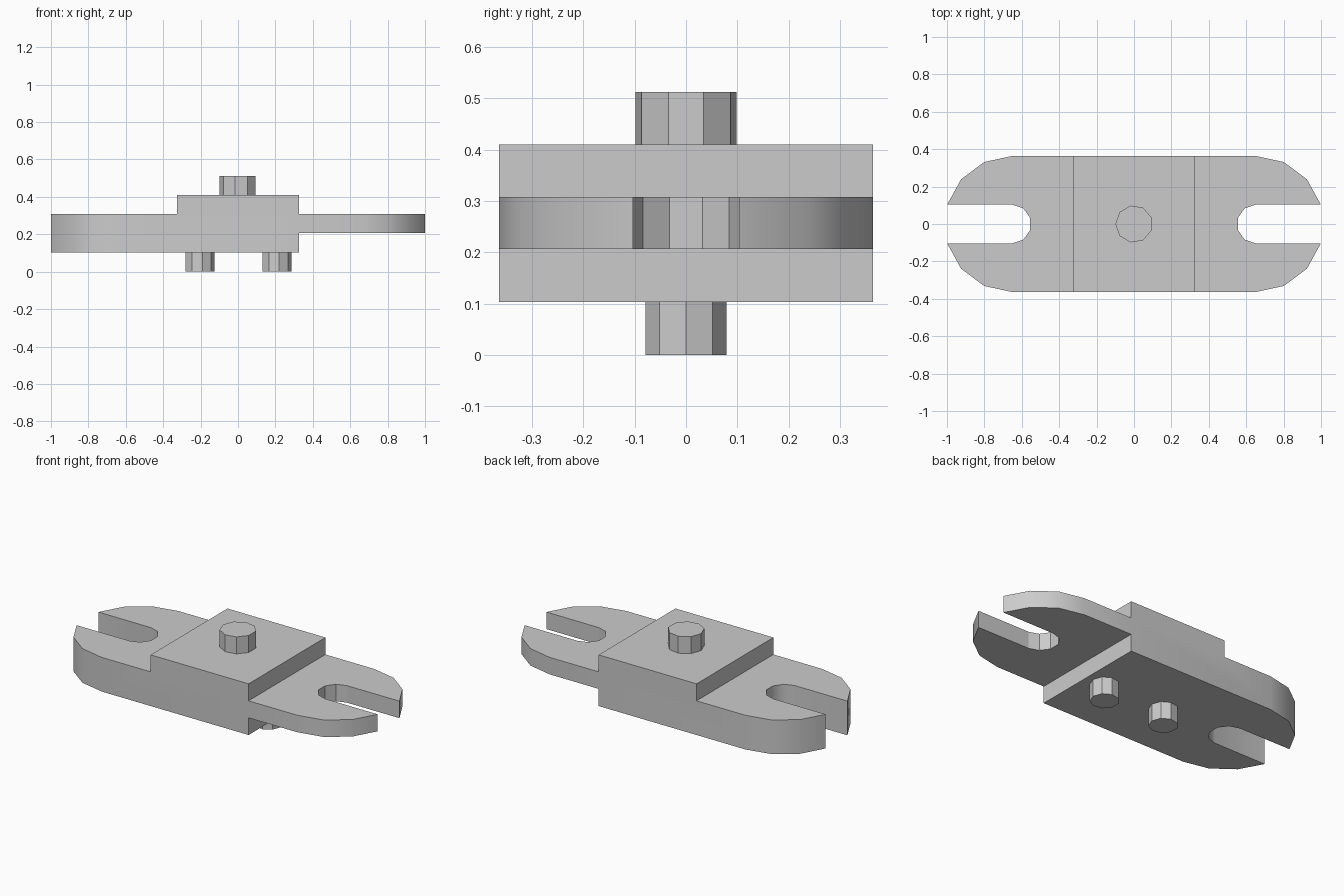
import bpy, bmesh, math
from mathutils import Vector

cube = bpy.data.objects.get("Cube")
if cube:
    bpy.data.objects.remove(cube, do_unlink=True)

grey = bpy.data.materials.new("light_grey")
grey.use_nodes = True
COLOUR = (0.6, 0.6, 0.6, 1)
grey.diffuse_color = COLOUR
grey.node_tree.nodes["Principled BSDF"].inputs["Base Color"].default_value = COLOUR

LOW, MID, TOP, CROWN = 0.103, 0.206, 0.308, 0.41   # step heights
HALF = 0.325                                       # half length of the block
ARC_X = 0.65                                       # centre of end arcs and slots
END_R, SLOT_R = 0.364, 0.103


def prism(name, outline, offset):
    """Extrude a closed outline of 3D points along an offset."""
    bm = bmesh.new()
    face = bm.faces.new([bm.verts.new(p) for p in outline])
    ext = bmesh.ops.extrude_face_region(bm, geom=[face])
    verts = [g for g in ext["geom"] if isinstance(g, bmesh.types.BMVert)]
    bmesh.ops.translate(bm, verts=verts, vec=Vector(offset))
    bmesh.ops.recalc_face_normals(bm, faces=bm.faces)
    mesh = bpy.data.meshes.new(name)
    bm.to_mesh(mesh)
    bm.free()
    mesh.materials.append(grey)
    obj = bpy.data.objects.new(name, mesh)
    bpy.context.collection.objects.link(obj)
    return obj


def activate(obj):
    bpy.ops.object.select_all(action='DESELECT')
    obj.select_set(True)
    bpy.context.view_layer.objects.active = obj


def arc(radius, degrees):
    return [(ARC_X + radius * math.cos(math.radians(a)),
             radius * math.sin(math.radians(a))) for a in degrees]


# Plan outline: rounded end with an open slot, turned round for the other end
slot = [(ARC_X + (x - ARC_X) * 0.97, y) for x, y in arc(SLOT_R, (90, 126, 162))]
upper = arc(END_R, (90, 65.5, 41, 16.5)) + slot
end = upper + [(x, -y) for x, y in reversed(upper)]
plan = end + [(-x, -y) for x, y in end]

# Stepped side profile: thick lug, raised block, thin lug
profile = [(-1.2, LOW), (HALF, LOW), (HALF, MID), (1.2, MID),
           (1.2, TOP), (HALF, TOP), (HALF, CROWN),
           (-HALF, CROWN), (-HALF, TOP), (-1.2, TOP)]

# Body: the stepped profile trimmed to the plan outline
body = prism("bracket_body", [(x, -0.5, z) for x, z in profile], (0, 1, 0))
trim = prism("plan_trim", [(x, y, -0.2) for x, y in plan], (0, 0, 1))
trim.hide_render = True
mod = body.modifiers.new("trim", 'BOOLEAN')
mod.operation = 'INTERSECT'
mod.solver = 'EXACT'
mod.object = trim
activate(body)
bpy.ops.object.modifier_apply(modifier=mod.name)
bpy.data.objects.remove(trim, do_unlink=True)
bpy.ops.object.shade_smooth_by_angle(angle=math.radians(38))

# The slot in the thin lug keeps crisp facets
for edge in body.data.edges:
    a, b = (body.data.vertices[i].co for i in edge.vertices)
    if 0.5 < a.x < 0.66 and abs(a.y) < 0.15 and (a - b).xy.length < 0.01:
        edge.use_edge_sharp = True


def peg(name, x, radius, base, height, turn):
    """Nine-sided upright stud."""
    ring = [(x + radius * math.cos(turn + math.tau * i / 9),
             radius * math.sin(turn + math.tau * i / 9), base) for i in range(9)]
    return prism(name, ring, (0, 0, height))


# Studs: one on the crown, two beneath
peg("top_stud", 0, 0.1, CROWN, 0.102, math.pi)
for side, x in (("right", -0.205), ("left", 0.205)):
    peg(f"bottom_stud_{side}", x, 0.08, 0, LOW, 0)
